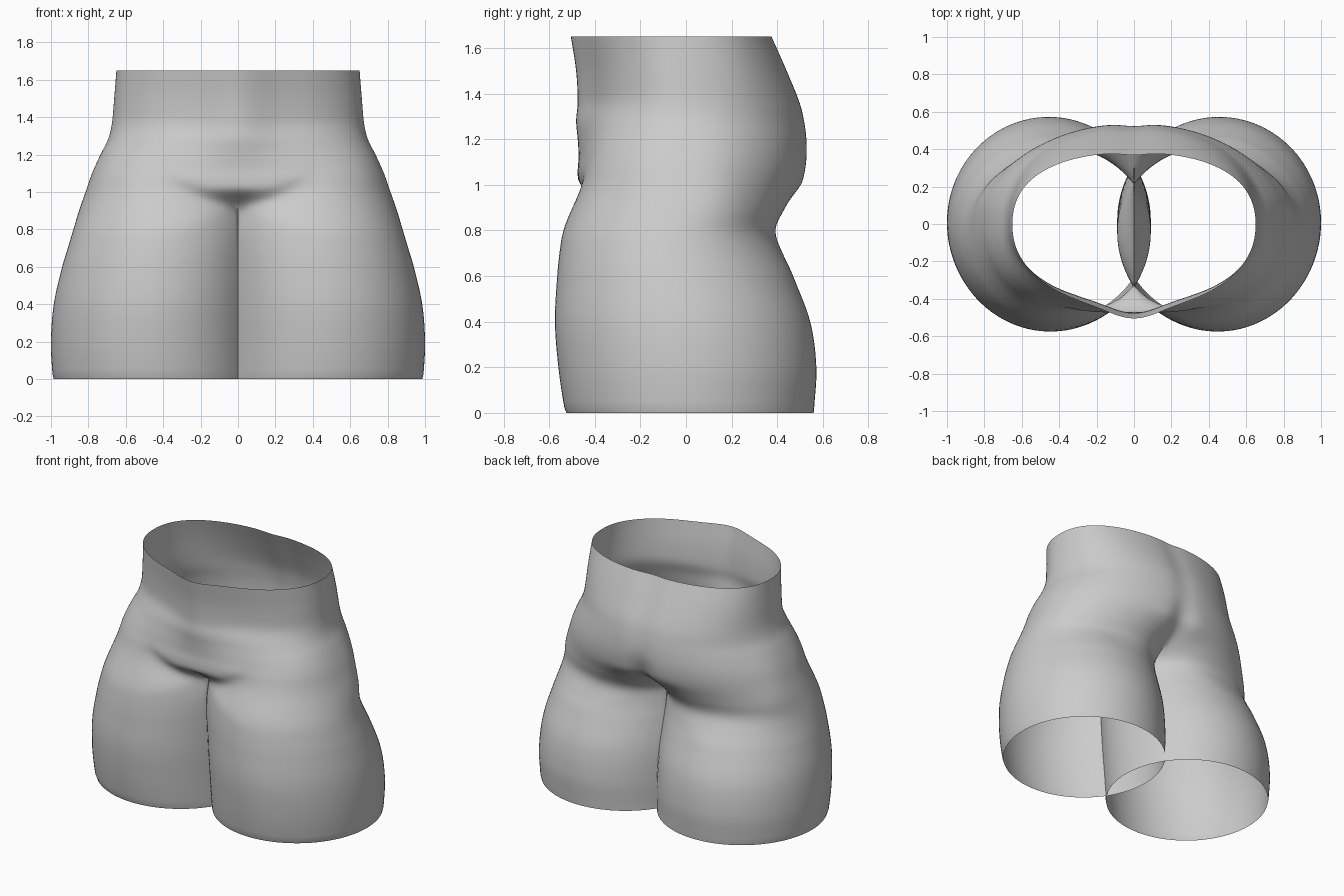
import bpy, bmesh, math

if "Cube" in bpy.data.objects:
    bpy.data.objects.remove(bpy.data.objects["Cube"])

# Height, half width, front depth, back depth
PROFILE = [
    (0.00, 0.985, -0.525, 0.56), (0.03, 0.992, -0.535, 0.563), (0.20, 1.00, -0.56, 0.572),
    (0.40, 0.985, -0.575, 0.545), (0.60, 0.94, -0.565, 0.47), (0.70, 0.91, -0.555, 0.43),
    (0.80, 0.88, -0.54, 0.412), (0.90, 0.85, -0.52, 0.465), (1.00, 0.815, -0.495, 0.515),
    (1.10, 0.78, -0.472, 0.535), (1.20, 0.735, -0.475, 0.535), (1.28, 0.695, -0.482, 0.525),
    (1.36, 0.675, -0.475, 0.505), (1.50, 0.662, -0.482, 0.447), (1.65, 0.65, -0.505, 0.38),
]
CROTCH = 0.90
OVERLAP = 0.09          # the inner thighs press into each other
OUT, INN = 80, 20       # columns on the outer and inner sides of a leg
LEG_ROWS, BODY_ROWS = 36, 36


def smooth(a, b, v):
    v = min(max((v - a) / (b - a), 0), 1)
    return v * v * (3 - 2 * v)


def mix(a, b, k):
    return a + (b - a) * k


def profile(z):
    """Smooth interpolation through the profile rows."""
    n = len(PROFILE)
    i = max(k for k in range(n - 1) if PROFILE[k][0] <= z + 1e-9)
    p0, p1 = PROFILE[max(i - 1, 0)], PROFILE[i]
    p2, p3 = PROFILE[i + 1], PROFILE[min(i + 2, n - 1)]
    h = p2[0] - p1[0]
    u = (z - p1[0]) / h
    result = []
    for k in (1, 2, 3):
        m1 = (p2[k] - p0[k]) / (p2[0] - p0[0]) * h
        m2 = (p3[k] - p1[k]) / (p3[0] - p1[0]) * h
        result.append((2*u**3 - 3*u**2 + 1) * p1[k] + (u**3 - 2*u**2 + u) * m1
                      + (3*u**2 - 2*u**3) * p2[k] + (u**3 - u**2) * m2)
    return result


def leg_point(z, angle):
    w, f, b = profile(z)
    cx, rx = (w - OVERLAP) / 2, (w + OVERLAP) / 2
    return cx + rx * math.cos(angle), (f + b) / 2 + (b - f) / 2 * math.sin(angle)


def end_angle(z):
    w = profile(z)[0]
    return math.acos(-(w - OVERLAP) / (w + OVERLAP))


def body_point(z, t):
    """Waist and hip section with a belly bulge in front and a cleft behind."""
    w, f, b = profile(z)
    a = t * math.pi / 2
    high = smooth(1.05, 1.4, z)
    back_n = mix(2.1, 2.35, smooth(1.2, 1.6, z))
    n = mix(mix(2.6, 2.1, high), back_n, smooth(-0.4, 0.4, t))
    x = w * abs(math.cos(a)) ** (2 / n)
    s = abs(math.sin(a)) ** (2 / n)
    if t > 0:
        depth = 0.012 + 0.045 * (1 - smooth(0.9, 1.2, z))
        return x, b * s - depth * math.exp(-(x / 0.085) ** 2)
    belly = 0.055 * high
    f = max(f, -0.475) if z < 1.1 else f
    return x, (f + belly) * s - belly * math.exp(-(x / 0.17) ** 2)


def outer_point(z, t):
    """t runs from -1 at centre front, round the hip, to 1 at centre back."""
    lx, ly = leg_point(z, t * end_angle(z))
    bx, by = body_point(z, t)
    # sharp fold at the centre, gentler transition over the hips
    k, side = (t + 1) / 2, smooth(-0.4, 0.4, t)
    q = smooth(0.55, 0.95, abs(t))
    start = mix(mix(0.75, 0.60, side), 0.88 - 0.08 * k, q)
    end = mix(mix(1.25, 1.02, side), 1.03 - 0.01 * k, q)
    blend = smooth(start, end, z)
    x, y = mix(lx, bx, blend), mix(ly, by, blend)
    if abs(t) == 1:
        x = 0 if z >= CROTCH - 1e-6 else -0.002
    return x, y, z


def inner_point(z, u):
    """u runs from 0 at the back to 1 at the front of the inner thigh."""
    e = end_angle(z)
    x, y = leg_point(z, e + (2 * math.pi - 2 * e) * u)
    y0, y1 = leg_point(z, e)[1], leg_point(z, -e)[1]
    back, front = outer_point(z, 1)[1], outer_point(z, -1)[1]
    y = back + (y - y0) / (y1 - y0) * (front - back)
    return x * (1 - smooth(0.55, CROTCH, z)), y, z


bm = bmesh.new()


def bridge(rows, closed):
    for low, high in zip(rows, rows[1:]):
        n = len(low)
        for i in range(n if closed else n - 1):
            j = (i + 1) % n
            bm.faces.new((low[i], low[j], high[j], high[i]))


# Leg tube, closed all round up to the crotch seam
leg = []
for r in range(LEG_ROWS + 1):
    z = CROTCH * r / LEG_ROWS
    pts = [outer_point(z, 2 * i / OUT - 1) for i in range(OUT + 1)]
    pts += [inner_point(z, i / INN) for i in range(1, INN)]
    leg.append([bm.verts.new(p) for p in pts])
bridge(leg, True)

# Hip and waist sheet, open along the centre plane
body = [leg[-1][:OUT + 1]]
for r in range(1, BODY_ROWS + 1):
    z = CROTCH + (1.65 - CROTCH) * r / BODY_ROWS
    body.append([bm.verts.new(outer_point(z, 2 * i / OUT - 1)) for i in range(OUT + 1)])
bridge(body, False)

mesh = bpy.data.meshes.new("shorts")
bm.to_mesh(mesh)
bm.free()
shorts = bpy.data.objects.new("shorts", mesh)
bpy.context.collection.objects.link(shorts)

# Other half
mirror = shorts.modifiers.new("other_half", 'MIRROR')
mirror.use_axis[0] = True
mirror.merge_threshold = 0.001

grey = bpy.data.materials.new("plain_grey")
grey.diffuse_color = (0.6, 0.6, 0.6, 1)
grey.use_nodes = True
grey.node_tree.nodes["Principled BSDF"].inputs["Base Color"].default_value = grey.diffuse_color
mesh.materials.append(grey)

bpy.context.view_layer.objects.active = shorts
shorts.select_set(True)
bpy.ops.object.modifier_apply(modifier=mirror.name)
bpy.ops.object.shade_smooth_by_angle(angle=math.radians(50))
